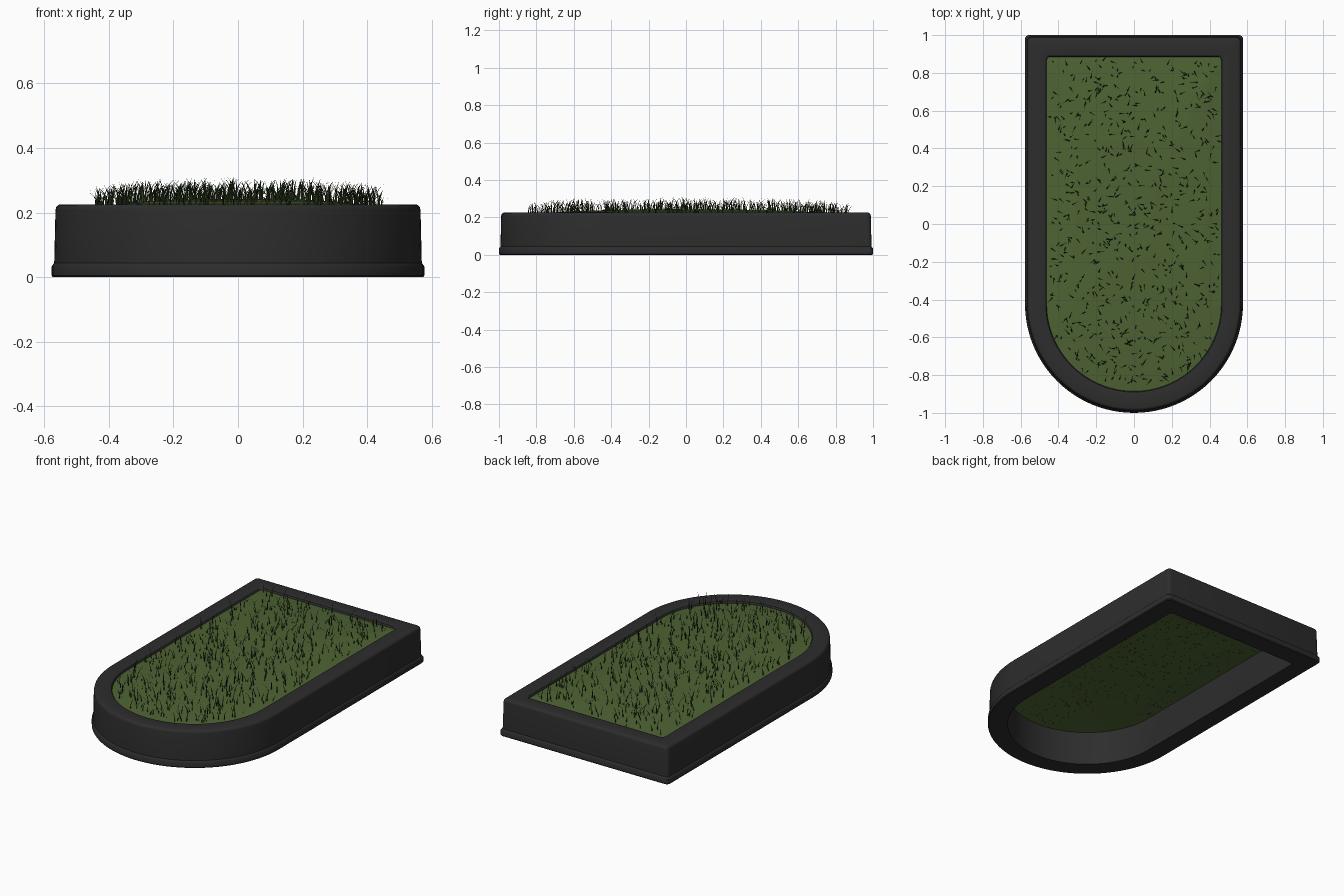
import bpy, bmesh, math, random
from mathutils import Vector

if "Cube" in bpy.data.objects:
    bpy.data.objects.remove(bpy.data.objects["Cube"])

random.seed(4)
R, CY, BACK = 0.577, -0.423, 1.0


def material(name, rgb):
    m = bpy.data.materials.new(name)
    m.diffuse_color = (*rgb, 1)
    m.use_nodes = True
    m.node_tree.nodes["Principled BSDF"].inputs["Base Color"].default_value = m.diffuse_color
    return m


stone = material("dark stone", (0.026, 0.026, 0.026))
turf = material("turf green", (0.075, 0.125, 0.033))
blade_mat = material("dark blade green", (0.024, 0.042, 0.013))


def outline(o):
    """Arched plan, inset by o: round front, square back with small corner radii."""
    r, c = R - o, 0.02
    pts = []
    for i in range(49):
        a = math.pi + math.pi * i / 48
        pts.append((r * math.cos(a), CY + r * math.sin(a)))
    for sx, start in ((1, 0), (-1, math.pi / 2)):
        for i in range(5):
            a = start + math.pi / 2 * i / 4
            pts.append((sx * (r - c) + c * math.cos(a), BACK - o - c + c * math.sin(a)))
    return pts


def finish(bm, name, mat, smooth=True):
    me = bpy.data.meshes.new(name)
    bm.to_mesh(me)
    bm.free()
    ob = bpy.data.objects.new(name, me)
    bpy.context.collection.objects.link(ob)
    me.materials.append(mat)
    if smooth:
        bpy.ops.object.select_all(action='DESELECT')
        ob.select_set(True)
        bpy.context.view_layer.objects.active = ob
        bpy.ops.object.shade_smooth_by_angle(angle=math.radians(35))
    return ob


def bridge(bm, a, b):
    n = len(a)
    for i in range(n):
        j = (i + 1) % n
        bm.faces.new((a[i], a[j], b[j], b[i]))


# Stone border: (inset, height) section swept round the plan
section = [(0.004, 0), (0, 0.005), (0, 0.033), (0.004, 0.039), (0.008, 0.043),
           (0.012, 0.208), (0.014, 0.217), (0.020, 0.223), (0.026, 0.225),
           (0.104, 0.225), (0.110, 0.223), (0.114, 0.217), (0.115, 0.209), (0.115, 0)]
bm = bmesh.new()
rings = [[bm.verts.new((x, y, z)) for x, y in outline(o)] for o, z in section]
for k in range(len(rings)):
    bridge(bm, rings[k], rings[(k + 1) % len(rings)])
bmesh.ops.recalc_face_normals(bm, faces=bm.faces)
finish(bm, "stone_border", stone)


# Domed turf sheet, open underneath
def turf_z(f):
    return 0.212 + 0.03 * (1 - f ** 3)


edge = outline(0.114)
bm = bmesh.new()
rings = []
for f in (1, 0.95, 0.88, 0.78, 0.65, 0.5, 0.33, 0.16):
    rings.append([bm.verts.new((x * f, y * f, turf_z(f))) for x, y in edge])
for a, b in zip(rings, rings[1:]):
    bridge(bm, a, b)
bm.faces.new(rings[-1])
finish(bm, "turf", turf)


# Grass blades: thin bent tapering strips scattered over the turf
def inside(x, y, m):
    r = R - 0.115 - m
    if y > CY:
        return abs(x) < r and y < BACK - 0.115 - m
    return math.hypot(x, y - CY) < r


def height_at(x, y):
    fy = y / 0.88 if y > 0 else -y / 0.88
    return turf_z(min(1, max(abs(x) / 0.46, fy)))


bm = bmesh.new()
count = 0
while count < 750:
    x, y = random.uniform(-0.46, 0.46), random.uniform(-0.89, 0.89)
    if not inside(x, y, 0.015):
        continue
    count += 1
    a = random.uniform(0, 2 * math.pi)
    lean = Vector((math.cos(a), math.sin(a), 0))
    side = Vector((-lean.y, lean.x, 0))
    h, reach = random.uniform(0.035, 0.075), random.uniform(0.015, 0.045)
    w = random.uniform(0.0022, 0.0035)
    base = Vector((x, y, height_at(x, y) - 0.004))
    prev = None
    for t in (0, 0.35, 0.7):
        p = base + lean * reach * t * t + Vector((0, 0, h * (t * 1.25 - 0.25 * t * t)))
        cur = [bm.verts.new(p + side * s * w * (1 - 0.6 * t)) for s in (-1, 1)]
        if prev:
            bm.faces.new((prev[0], prev[1], cur[1], cur[0]))
        prev = cur
    tip = bm.verts.new(base + lean * reach + Vector((0, 0, h)))
    bm.faces.new((prev[0], prev[1], tip))
finish(bm, "grass_blades", blade_mat, smooth=False)
